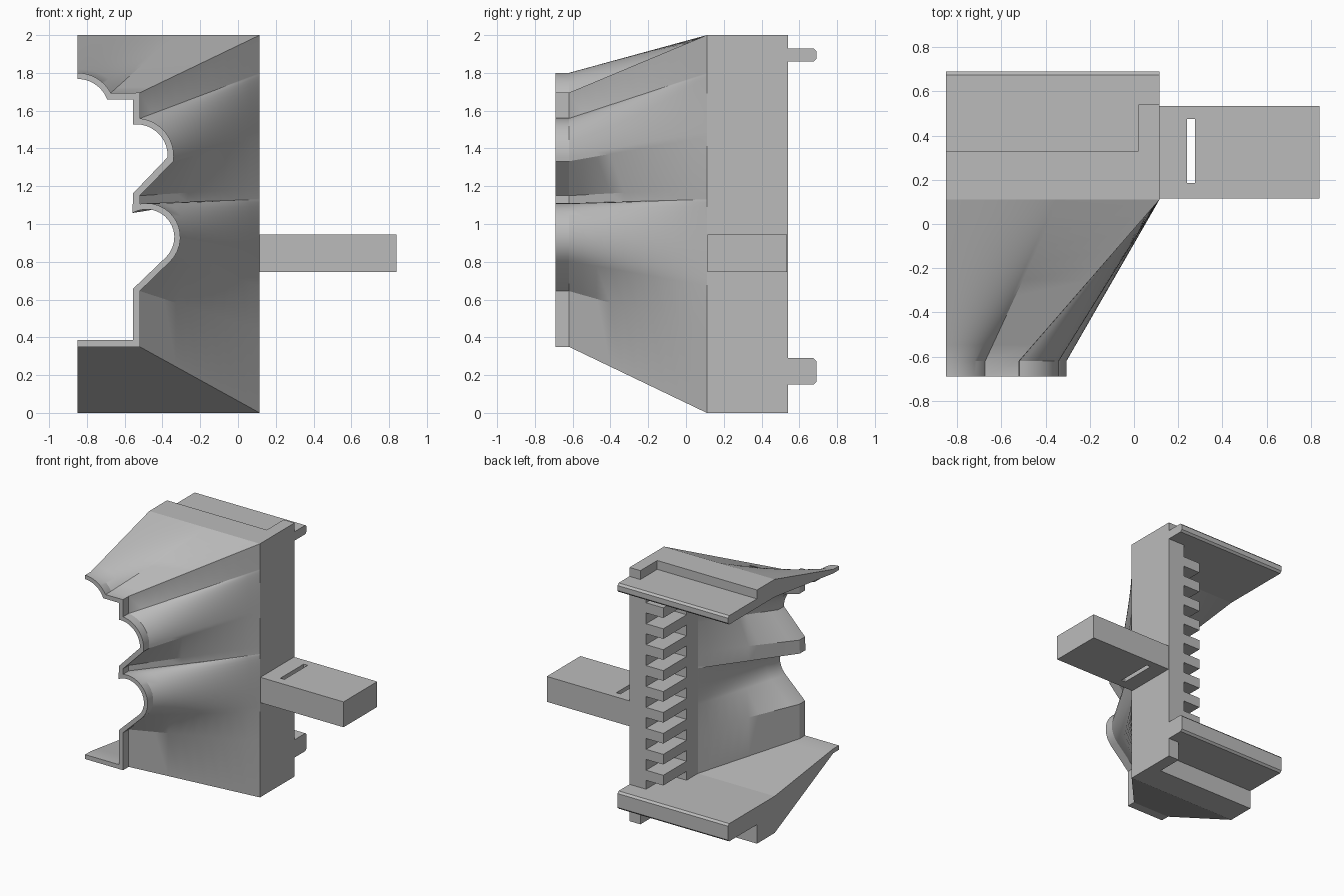
import bpy, bmesh, math

cube = bpy.data.objects.get("Cube")
if cube:
    bpy.data.objects.remove(cube, do_unlink=True)

grey = bpy.data.materials.new("plain_grey")
grey.use_nodes = True
grey.diffuse_color = (0.5, 0.5, 0.5, 1)
grey.node_tree.nodes["Principled BSDF"].inputs["Base Color"].default_value = (0.5, 0.5, 0.5, 1)

LEFT, RIGHT = -0.85, 0.115
BACK = 0.11          # where the duct meets the square frame


def finish(name, bm):
    bmesh.ops.recalc_face_normals(bm, faces=bm.faces)
    mesh = bpy.data.meshes.new(name)
    bm.to_mesh(mesh)
    bm.free()
    ob = bpy.data.objects.new(name, mesh)
    bpy.context.collection.objects.link(ob)
    mesh.materials.append(grey)
    return ob


def box(name, x, y, z):
    bm = bmesh.new()
    bmesh.ops.create_cube(bm, size=1)
    for v in bm.verts:
        v.co = [(a + b) / 2 + c * (b - a) for (a, b), c in zip((x, y, z), v.co)]
    return finish(name, bm)


def extrude_x(name, outline, x0, x1):
    bm = bmesh.new()
    a = [bm.verts.new((x0, y, z)) for y, z in outline]
    b = [bm.verts.new((x1, y, z)) for y, z in outline]
    bm.faces.new(a)
    bm.faces.new(b[::-1])
    for i in range(len(a)):
        j = (i + 1) % len(a)
        bm.faces.new((a[i], a[j], b[j], b[i]))
    return finish(name, bm)


def arc(cx, cz, r, start, end, n=14):
    angles = [math.radians(start + (end - start) * i / n) for i in range(n + 1)]
    return [(cx + r * math.cos(t), cz + r * math.sin(t)) for t in angles]


def profile(side, top, base, t):
    """Mouth outline from top left, down the scalloped side, to bottom left."""
    top_run = arc(LEFT, 1.6, 0.2 - t, 90, 28 if t == 0 else 21) + [(side, top)]
    side_run = [(side, 1.56 - t * 0.7)]
    side_run += arc(-0.54, 1.36, 0.2 - t, 84 if t == 0 else 95, -8 if t == 0 else -2)
    side_run += [(side, 1.15 + t * 0.4)]
    side_run += arc(-0.485, 0.93, 0.18 - t, 101 if t == 0 else 120, -45)
    side_run += [(side, 0.645 + t * 0.4)]
    return top_run, side_run, [(side, base), (LEFT, base)]


def square_end(runs, right, top, base):
    """Spread the mouth outline along a rectangular outline."""
    upper, side, lower = runs
    corner_x, corner_z = upper[-1]
    low_z = lower[0][1]
    out = [(LEFT + (x - LEFT) / (corner_x - LEFT) * (right - LEFT), top) for x, z in upper]
    out += [(right, base + (z - low_z) / (corner_z - low_z) * (top - base)) for x, z in side]
    return out + [(right, base), (LEFT, base)]


# Lofted duct shell: short straight lip, then a straight loft to the frame
outer = profile(-0.52, 1.695, 0.35, 0)
inner = profile(-0.555, 1.66, 0.385, 0.032)
STEPS = 10


def sections(runs, end):
    mouth = sum(runs, [])
    rows = [(-0.69, mouth)]
    for k in range(STEPS + 1):
        f = k / STEPS
        pts = [(a + (c - a) * f, b + (d - b) * f) for (a, b), (c, d) in zip(mouth, end)]
        rows.append((-0.62 + (BACK + 0.62) * f, pts))
    return rows


bm = bmesh.new()
skins = []
for runs, end in ((outer, square_end(outer, RIGHT, 2, 0)),
                  (inner, square_end(inner, -0.18, 1.86, 0.29))):
    skins.append([[bm.verts.new((x, y, z)) for x, z in pts] for y, pts in sections(runs, end)])
rows, cols = len(skins[0]), len(skins[0][0])
for s in skins:
    for r in range(rows - 1):
        for c in range(cols - 1):
            bm.faces.new((s[r][c], s[r][c + 1], s[r + 1][c + 1], s[r + 1][c]))
o, i = skins
for r in (0, rows - 1):
    for c in range(cols - 1):
        bm.faces.new((o[r][c], o[r][c + 1], i[r][c + 1], i[r][c]))
for c in (0, cols - 1):
    for r in range(rows - 1):
        bm.faces.new((o[r][c], o[r + 1][c], i[r + 1][c], i[r][c]))
duct = finish("duct_shell", bm)
bpy.ops.object.select_all(action='DESELECT')
duct.select_set(True)
bpy.context.view_layer.objects.active = duct
bpy.ops.object.shade_smooth_by_angle(angle=math.radians(25))

# Stepped top and bottom frames with a rounded rear ledge
def frame(name, outer_z, low, high):
    step = high if outer_z > 1 else low      # ledge face on the outer side
    flat = low if outer_z > 1 else high      # face toward the opening
    d = 0.015 if step > flat else -0.015
    outline = [(BACK, outer_z), (0.33, outer_z), (0.33, step), (0.675, step),
               (0.69, step - d), (0.69, flat + d), (0.675, flat), (BACK, flat)]
    extrude_x(name, outline, LEFT, RIGHT)


frame("top_frame", 2, 1.86, 1.93)
frame("bottom_frame", 0, 0.15, 0.29)

# Side wall, its inner post and the comb of teeth behind the duct
box("side_wall", (0.02, RIGHT), (BACK, 0.54), (0, 2))
box("inner_post", (-0.03, 0.02), (BACK, 0.54), (0.28, 1.87))
box("comb_backing", (-0.18, -0.03), (BACK, 0.25), (0.28, 1.87))
for n in range(9):
    z = 0.36 + n * 0.165
    box(f"comb_tooth_{n + 1}", (-0.18, -0.03), (0.25, 0.54), (z, z + 0.08))

# Side arm with a slot through it
arm = box("side_arm", (RIGHT, 0.84), (0.115, 0.535), (0.745, 0.945))
cutter = box("slot_cutter", (0.24, 0.275), (0.185, 0.475), (0.6, 1.1))
cutter.hide_render = True
cut = arm.modifiers.new("slot", 'BOOLEAN')
cut.operation = 'DIFFERENCE'
cut.solver = 'EXACT'
cut.object = cutter
bpy.context.view_layer.objects.active = arm
bpy.ops.object.modifier_apply(modifier="slot")
bpy.data.objects.remove(cutter, do_unlink=True)
